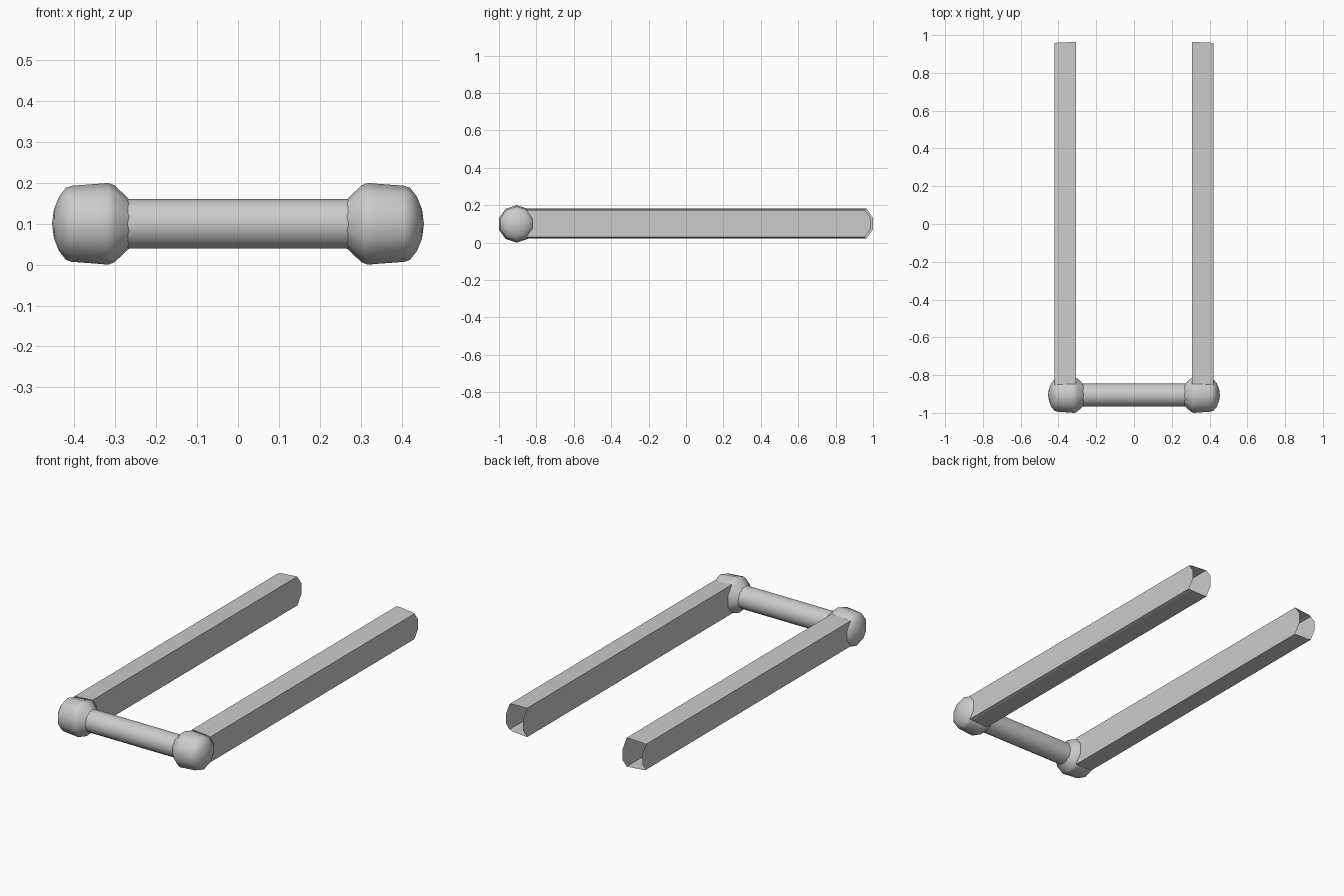
import bpy, bmesh, math

cube = bpy.data.objects.get("Cube")
if cube:
    bpy.data.objects.remove(cube, do_unlink=True)

grey = bpy.data.materials.new("plain_grey")
grey.use_nodes = True
grey.diffuse_color = (0.6, 0.6, 0.6, 1)
grey.node_tree.nodes["Principled BSDF"].inputs["Base Color"].default_value = (0.6, 0.6, 0.6, 1)

END_Y = 0.905     # distance of the grip axis and of the rail ends from the centre
AXIS_Z = 0.1


def make_object(name, bm, smooth):
    bmesh.ops.recalc_face_normals(bm, faces=bm.faces)
    mesh = bpy.data.meshes.new(name)
    bm.to_mesh(mesh)
    bm.free()
    mesh.materials.append(grey)
    obj = bpy.data.objects.new(name, mesh)
    bpy.context.collection.objects.link(obj)
    if smooth:
        bpy.ops.object.select_all(action='DESELECT')
        obj.select_set(True)
        bpy.context.view_layer.objects.active = obj
        bpy.ops.object.shade_smooth_by_angle(angle=math.radians(50))
    return obj


def lathe(name, profile, sides):
    """Turn (x, radius) points around the grip axis; radius 0 closes the end."""
    bm = bmesh.new()
    rings = []
    for x, r in profile:
        count = sides if r else 1
        rings.append([bm.verts.new((x,
                                    -END_Y + r * math.sin(math.tau * i / sides),
                                    AXIS_Z + r * math.cos(math.tau * i / sides)))
                      for i in range(count)])
    for a, b in zip(rings, rings[1:]):
        for i in range(sides):
            j = (i + 1) % sides
            if len(b) == 1:
                bm.faces.new((a[i], a[j], b[0]))
            else:
                bm.faces.new((a[i], a[j], b[j], b[i]))
    return make_object(name, bm, True)


def rail(name, side):
    """Hollow thin-walled rail that carries the rounded knob section backwards."""
    sections = [(0.308, 0.1), (0.407, 0.093), (0.422, 0.088)]
    angles = [math.radians(a) for a in (54, 18, -18, -54)]
    bm = bmesh.new()
    grid = [[[bm.verts.new((side * x, y + r * math.cos(a), AXIS_Z + 0.002 + r * math.sin(a)))
              for y in (-END_Y, END_Y)] for a in angles] for x, r in sections]
    # Upright walls
    for ring in (grid[0], grid[-1]):
        for p, q in zip(ring, ring[1:]):
            bm.faces.new((p[0], p[1], q[1], q[0]))
    # Top and bottom walls
    for a, b in zip(grid, grid[1:]):
        for k in (0, -1):
            bm.faces.new((a[k][0], a[k][1], b[k][1], b[k][0]))
    return make_object(name, bm, False)


# Grip bar between the knobs
lathe("grip_bar", [(-0.27, 0.061), (0.27, 0.061)], 16)

# Flared end knobs and the rails behind them
knob = [(0.264, 0.058), (0.302, 0.094), (0.317, 0.1), (0.34, 0.098), (0.407, 0.093),
        (0.421, 0.088), (0.438, 0.066), (0.45, 0.036), (0.455, 0)]
for label, side in (("left", 1), ("right", -1)):
    lathe(label + "_knob", [(side * x, r) for x, r in knob], 10)
    rail(label + "_rail", side)
